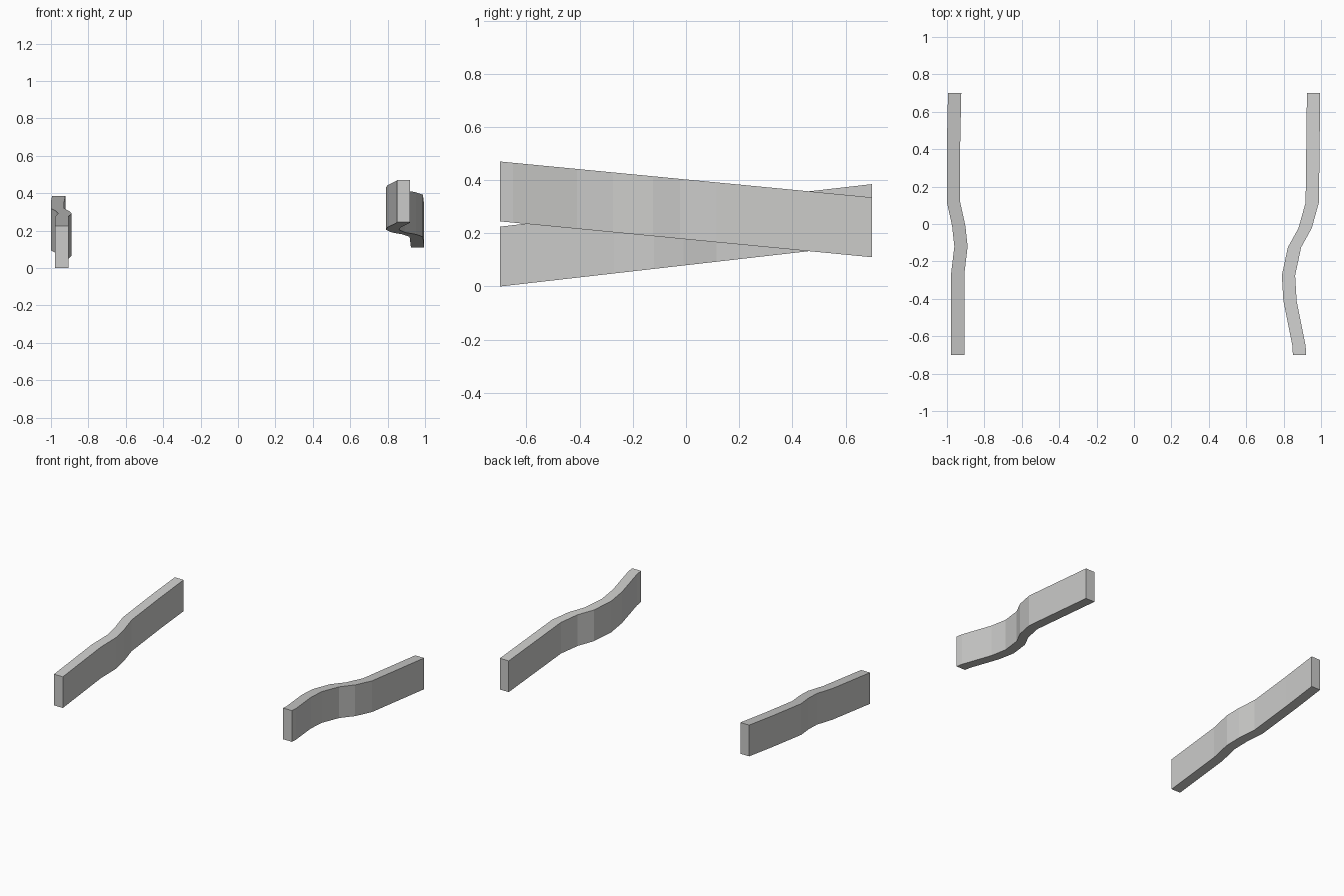
import bpy
import bmesh

cube = bpy.data.objects.get("Cube")
if cube:
    bpy.data.objects.remove(cube, do_unlink=True)

grey = bpy.data.materials.new("light_grey")
grey.use_nodes = True
colour = (0.6, 0.6, 0.59, 1)
grey.diffuse_color = colour
grey.node_tree.nodes["Principled BSDF"].inputs["Base Color"].default_value = colour

END = 0.70      # half length along y
WIDTH = 0.071   # rail thickness
HEIGHT = 0.225  # rail depth


def rail(name, path, z_front, z_back):
    """Sweep an upright rectangle along a bent (x, y) centre line with a steady slope."""
    bm = bmesh.new()
    rings = []
    for x, y in path:
        z = z_front + (z_back - z_front) * (y + END) / (2 * END)
        corners = ((-1, 0), (1, 0), (1, 1), (-1, 1))
        rings.append([bm.verts.new((x + s * WIDTH / 2, y, z + t * HEIGHT))
                      for s, t in corners])
    for a, b in zip(rings, rings[1:]):
        for i in range(4):
            j = (i + 1) % 4
            bm.faces.new((a[i], a[j], b[j], b[i]))
    bm.faces.new(rings[0])
    bm.faces.new(rings[-1])
    bmesh.ops.recalc_face_normals(bm, faces=bm.faces)
    mesh = bpy.data.meshes.new(name)
    bm.to_mesh(mesh)
    bm.free()
    mesh.materials.append(grey)
    obj = bpy.data.objects.new(name, mesh)
    bpy.context.collection.objects.link(obj)


# Left rail: strong bend, falling towards the back
rail("left_rail",
     [(0.885, -END), (0.882, -0.65), (0.834, -0.41), (0.826, -0.275),
      (0.858, -0.125), (0.915, -0.022), (0.953, 0.115), (0.957, 0.44), (0.96, END)],
     0.245, 0.11)

# Right rail: gentle bend, rising towards the back
rail("right_rail",
     [(-0.943, -END), (-0.943, -0.27), (-0.925, -0.12), (-0.937, -0.01),
      (-0.9645, 0.115), (-0.9645, 0.44), (-0.959, END)],
     0.0, 0.16)
